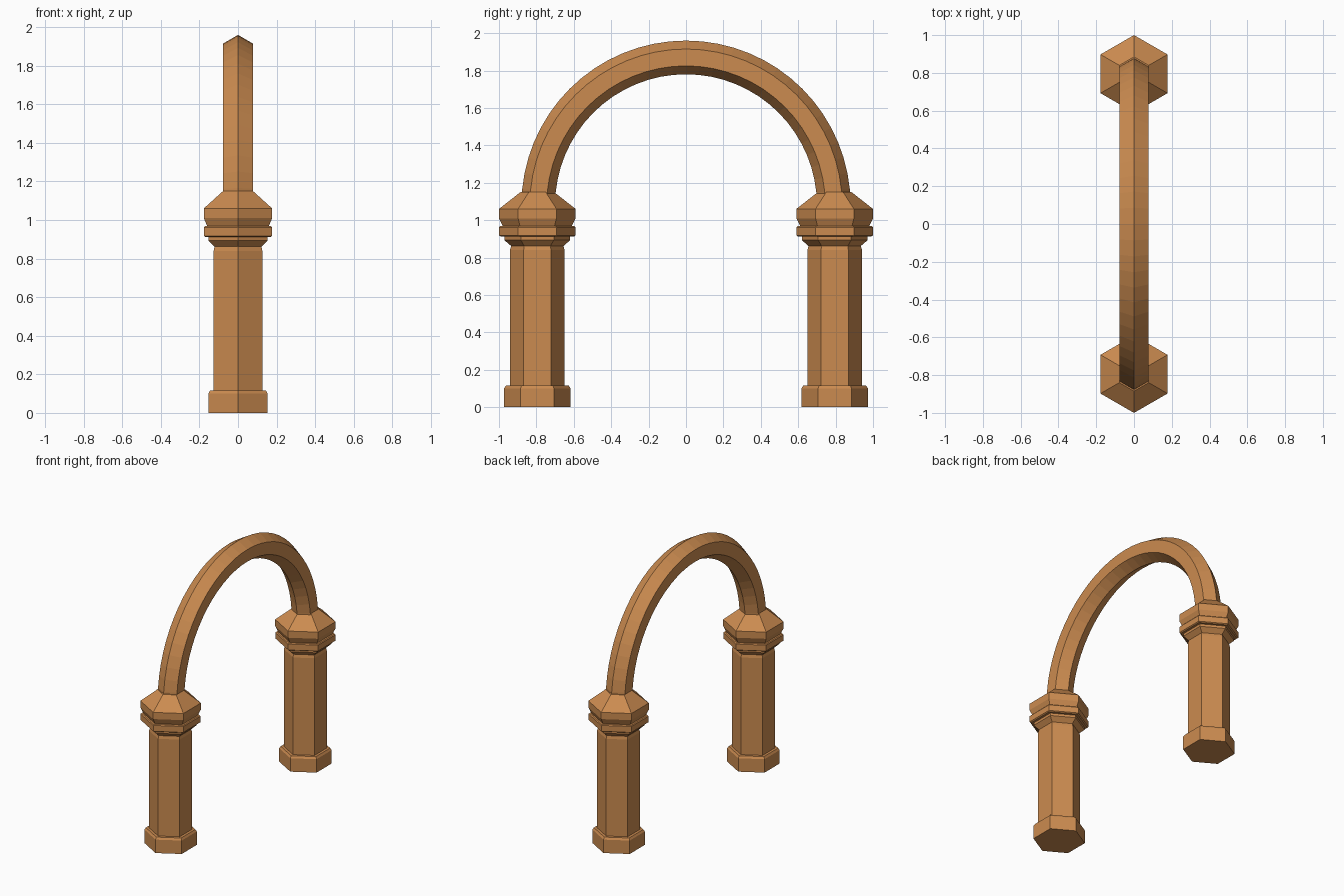
import bpy
from math import cos, sin, pi

if "Cube" in bpy.data.objects:
    bpy.data.objects.remove(bpy.data.objects["Cube"])

mat = bpy.data.materials.new("terracotta")
mat.diffuse_color = (0.6, 0.26, 0.08, 1)
mat.use_nodes = True
mat.node_tree.nodes["Principled BSDF"].inputs["Base Color"].default_value = mat.diffuse_color

COL_Y = 0.795   # column centre
ARCH_Z = 1.08   # arch springing height
ARCH_R = 0.79   # arch centreline radius
TUBE_R = 0.09   # hexagonal section radius


def hex_loft(name, rings):
    """Skin a list of six-point rings and close both ends."""
    verts = [p for ring in rings for p in ring]
    faces = [tuple(reversed(range(6)))]
    for i in range(len(rings) - 1):
        for j in range(6):
            a, b = i * 6 + j, i * 6 + (j + 1) % 6
            faces.append((a, b, b + 6, a + 6))
    faces.append(tuple(range(len(verts) - 6, len(verts))))
    mesh = bpy.data.meshes.new(name)
    mesh.from_pydata(verts, [], faces)
    mesh.materials.append(mat)
    obj = bpy.data.objects.new(name, mesh)
    bpy.context.collection.objects.link(obj)
    return obj


def turned_hex(name, y, profile):
    """Hexagonal turning with a corner facing the front."""
    angles = [pi / 2 + k * pi / 3 for k in range(6)]
    return hex_loft(name, [[(r * cos(a), y + r * sin(a), z) for a in angles]
                           for r, z in profile])


# Profiles as (radius, height)
base = [(0.178, 0), (0.178, 0.1), (0.168, 0.115), (0.14, 0.115)]
shaft = [(0.146, 0.11), (0.146, 0.84), (0.14, 0.862), (0.176, 0.893), (0.176, 0.912)]
collar = [(0.195, 0.912), (0.204, 0.918), (0.204, 0.962), (0.198, 0.968)]
capital = [(0.183, 0.966), (0.205, 1.01), (0.205, 1.06), (0.09, 1.15)]

for side, y in (("front", -COL_Y), ("back", COL_Y)):
    for part, profile in (("base", base), ("shaft", shaft),
                          ("collar", collar), ("capital", capital)):
        turned_hex(f"{side}_{part}", y, profile)

# Hexagonal bar swept through a half circle
SEGMENTS = 32
rings = []
for i in range(SEGMENTS + 1):
    t = pi * i / SEGMENTS
    ring = []
    for k in range(6):
        a = k * pi / 3
        r = ARCH_R + TUBE_R * cos(a)
        ring.append((-TUBE_R * sin(a), r * cos(t), ARCH_Z + r * sin(t)))
    rings.append(ring)
arch = hex_loft("arch", rings)
